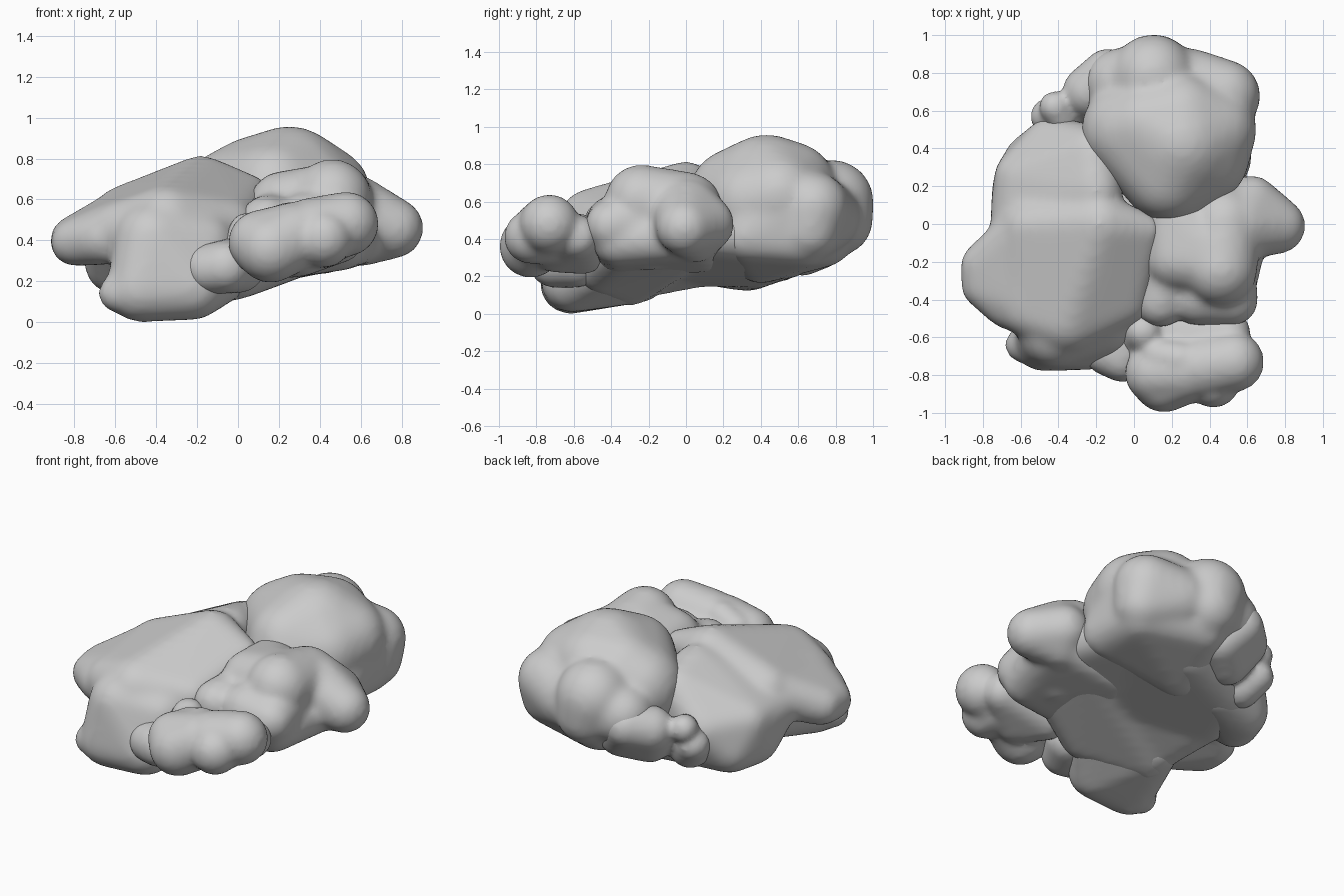
import bpy, bmesh
from mathutils import Vector

# Unit sphere directions used as the building block of each rounded hull
ball = bmesh.new()
bmesh.ops.create_icosphere(ball, subdivisions=3, radius=1)
DIRS = [v.co.copy() for v in ball.verts]
ball.free()


def lump(name, groups, voxel=0.022, soften=10, grow=0.009):
    """Each group is a list of (x, y, z, radius) balls wrapped in one hull;
    the hulls are fused by a remesh and softened."""
    mesh = bpy.data.meshes.new(name)
    total = bmesh.new()
    for group in groups:
        bm = bmesh.new()
        for x, y, z, r in group:
            for d in DIRS:
                bm.verts.new(Vector((x, y, z)) + d * (r + grow))
        bmesh.ops.convex_hull(bm, input=bm.verts[:])
        bmesh.ops.delete(bm, geom=[v for v in bm.verts if not v.link_faces], context='VERTS')
        bmesh.ops.recalc_face_normals(bm, faces=bm.faces[:])
        part = bpy.data.meshes.new("part")
        bm.to_mesh(part)
        bm.free()
        total.from_mesh(part)
        bpy.data.meshes.remove(part)
    total.to_mesh(mesh)
    total.free()
    obj = bpy.data.objects.new(name, mesh)
    bpy.context.collection.objects.link(obj)
    rm = obj.modifiers.new("Fuse", 'REMESH')
    rm.mode = 'VOXEL'
    rm.voxel_size = voxel
    rm.use_smooth_shade = True
    sm = obj.modifiers.new("Soften", 'SMOOTH')
    sm.factor = 0.5
    sm.iterations = soften
    return obj


# Large sloping slab: upper sheet with left lobe, front column with foot, back half
lump("slab", [
    [(0.06, -0.03, 0.63, 0.08), (-0.18, 0.0, 0.655, 0.15), (-0.55, -0.02, 0.51, 0.15),
     (-0.58, -0.45, 0.45, 0.13), (-0.35, -0.5, 0.48, 0.18), (-0.05, -0.4, 0.47, 0.13)],
    [(-0.55, -0.02, 0.51, 0.14), (-0.55, -0.42, 0.46, 0.14),
     (-0.8, -0.22, 0.40, 0.11), (-0.8, -0.33, 0.39, 0.105), (-0.66, -0.43, 0.41, 0.12)],
    [(-0.18, -0.05, 0.62, 0.15), (-0.48, -0.62, 0.16, 0.15), (-0.22, -0.61, 0.17, 0.15),
     (-0.42, -0.57, 0.40, 0.18), (-0.17, -0.53, 0.38, 0.15), (-0.35, -0.25, 0.22, 0.15),
     (-0.04, -0.42, 0.26, 0.13)],
    [(-0.59, -0.64, 0.14, 0.085), (-0.45, -0.58, 0.2, 0.14)],
    [(-0.62, 0.02, 0.42, 0.13), (-0.61, 0.18, 0.28, 0.13), (-0.54, 0.33, 0.27, 0.14),
     (-0.61, 0.25, 0.43, 0.12), (-0.43, 0.42, 0.4, 0.14), (-0.2, 0.18, 0.63, 0.13),
     (-0.22, 0.38, 0.58, 0.13), (-0.3, 0.4, 0.27, 0.12)],
], soften=18, grow=0.012)

# Large dome at the back with its rear and side lobes
lump("back_dome", [
    [(0.2, 0.23, 0.57, 0.235), (0.18, 0.25, 0.65, 0.22), (0.25, 0.43, 0.67, 0.28),
     (-0.03, 0.5, 0.6, 0.24), (0.37, 0.35, 0.6, 0.23), (0.08, 0.52, 0.67, 0.23),
     (0.42, 0.5, 0.63, 0.22), (0.25, 0.56, 0.68, 0.23)],
    [(0.1, 0.78, 0.6, 0.215), (0.12, 0.81, 0.5, 0.18), (0.1, 0.55, 0.5, 0.22)],
    [(0.48, 0.68, 0.57, 0.18), (0.49, 0.66, 0.45, 0.16), (0.3, 0.6, 0.58, 0.22),
     (0.3, 0.74, 0.52, 0.18)],
    [(-0.08, 0.75, 0.52, 0.17), (0.0, 0.55, 0.48, 0.2), (0.08, 0.75, 0.55, 0.2)],
    [(0.1, 0.74, 0.4, 0.14), (0.47, 0.63, 0.4, 0.14), (0.47, 0.33, 0.42, 0.14),
     (0.0, 0.4, 0.32, 0.15), (0.4, 0.4, 0.58, 0.2), (0.45, 0.6, 0.58, 0.18)],
], soften=16, grow=0.011)

# Small pebbles tucked behind the slab
lump("back_pebbles", [
    [(-0.45, 0.57, 0.36, 0.09), (-0.38, 0.5, 0.3, 0.12)],
    [(-0.42, 0.62, 0.47, 0.075), (-0.38, 0.55, 0.44, 0.07)],
    [(-0.24, 0.7, 0.45, 0.13), (-0.14, 0.8, 0.48, 0.12), (-0.18, 0.62, 0.34, 0.13),
     (-0.05, 0.72, 0.38, 0.13)],
], voxel=0.018, soften=8)

# Right-hand ridge with a pointed side lobe and front folds
lump("right_ridge", [
    [(0.46, -0.24, 0.605, 0.185), (0.48, 0.0, 0.56, 0.19), (0.4, -0.2, 0.42, 0.18)],
    [(0.22, -0.18, 0.57, 0.16), (0.46, -0.2, 0.6, 0.17), (0.2, 0.05, 0.57, 0.14)],
    [(0.76, -0.01, 0.46, 0.14), (0.55, 0.0, 0.53, 0.19), (0.62, 0.11, 0.48, 0.14),
     (0.6, 0.05, 0.4, 0.12)],
    [(0.14, -0.41, 0.48, 0.13), (0.2, -0.2, 0.48, 0.16), (0.15, -0.38, 0.34, 0.12)],
    [(0.34, -0.38, 0.48, 0.15), (0.52, -0.4, 0.47, 0.13), (0.45, -0.2, 0.5, 0.18)],
    [(0.15, -0.35, 0.33, 0.12), (0.5, -0.36, 0.39, 0.13), (0.6, 0.05, 0.42, 0.13),
     (0.2, 0.1, 0.36, 0.13), (0.4, -0.2, 0.5, 0.15)],
])

# Knobbly lump at the front right
lump("front_lump", [
    [(0.11, -0.79, 0.39, 0.15), (0.16, -0.83, 0.36, 0.16), (0.28, -0.78, 0.42, 0.16)],
    [(0.53, -0.73, 0.48, 0.15), (0.36, -0.76, 0.44, 0.16)],
    [(0.42, -0.83, 0.41, 0.135), (0.4, -0.72, 0.42, 0.15)],
    [(0.13, -0.7, 0.45, 0.09), (0.25, -0.72, 0.49, 0.09)],
    [(0.05, -0.57, 0.44, 0.09), (0.03, -0.6, 0.34, 0.1)],
    [(0.2, -0.55, 0.34, 0.12), (0.5, -0.58, 0.41, 0.11), (0.3, -0.7, 0.37, 0.14)],
], voxel=0.02, soften=7)

# Small lump between the slab and the front lump
lump("front_pebble", [
    [(-0.14, -0.68, 0.26, 0.115), (-0.06, -0.71, 0.27, 0.12), (0.0, -0.58, 0.28, 0.13)],
], voxel=0.02, soften=6)

# Sloping underside that ties the lumps together
lump("underside_core", [
    [(-0.35, -0.3, 0.2, 0.15), (0.0, -0.45, 0.25, 0.13), (0.4, -0.28, 0.39, 0.12),
     (0.5, 0.1, 0.43, 0.12), (-0.1, -0.1, 0.35, 0.15)],
    [(0.4, 0.5, 0.4, 0.14), (0.5, 0.1, 0.43, 0.12), (0.05, 0.55, 0.35, 0.15),
     (-0.35, 0.4, 0.29, 0.14), (-0.45, 0.12, 0.28, 0.13), (0.0, -0.1, 0.34, 0.14)],
    [(-0.45, 0.12, 0.29, 0.13), (-0.35, -0.3, 0.22, 0.14), (0.0, -0.1, 0.33, 0.14)],
], soften=16)
